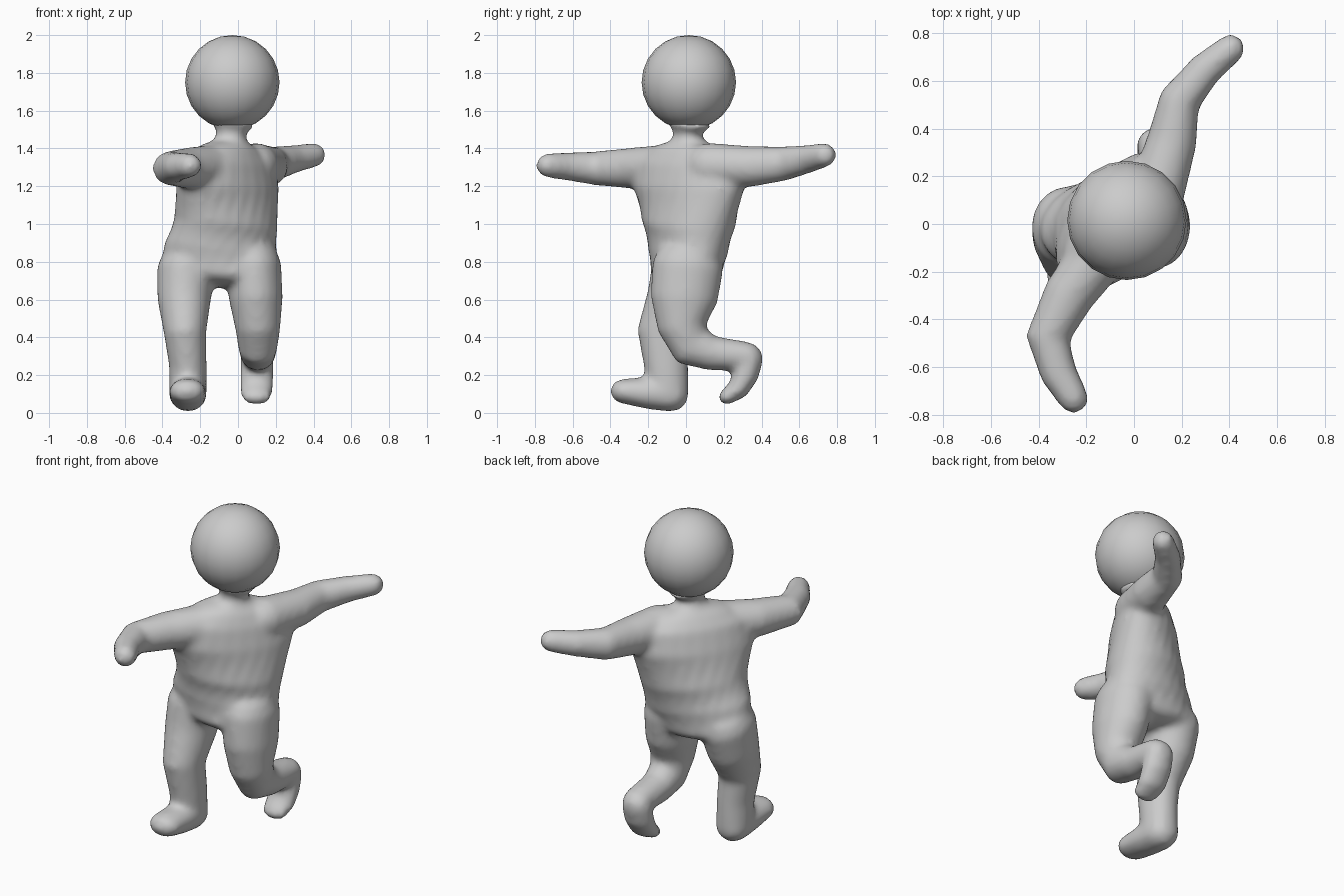
import bpy, bmesh
from math import sin, cos, tau, radians
from mathutils import Vector

if "Cube" in bpy.data.objects:
    bpy.data.objects.remove(bpy.data.objects["Cube"])


def tube(bm, rings, cap=1.0, sides=24):
    """Loft elliptical rings (x, y, z, half width, half depth, twist) with rounded ends."""
    pts = [Vector(r[:3]) for r in rings]
    n = len(pts)
    tangents = [(pts[min(i + 1, n - 1)] - pts[max(i - 1, 0)]).normalized() for i in range(n)]
    sections = []
    for r, p, t in zip(rings, pts, tangents):
        sections.append((p, t, r[3], r[4], r[5] if len(r) > 5 else 0))

    def end(section, sign):
        p, t, a, b, ang = section
        d = min(a, b) * cap * sign
        return [(p + t * d * sin(radians(k)), t, a * cos(radians(k)), b * cos(radians(k)), ang)
                for k in (30, 55, 78)]

    sections = end(sections[0], -1)[::-1] + sections + end(sections[-1], 1)
    loops = []
    for p, t, a, b, ang in sections:
        ref = Vector((cos(radians(ang)), sin(radians(ang)), 0))
        u = (ref - t * ref.dot(t)).normalized()
        v = t.cross(u)
        loops.append([bm.verts.new(p + u * a * cos(tau * k / sides) + v * b * sin(tau * k / sides))
                      for k in range(sides)])
    for l0, l1 in zip(loops, loops[1:]):
        for k in range(sides):
            j = (k + 1) % sides
            bm.faces.new((l0[k], l0[j], l1[j], l1[k]))
    bm.faces.new(loops[0][::-1])
    bm.faces.new(loops[-1])


bm = bmesh.new()

# Torso, twisting from square hips to turned shoulders, then the neck
tube(bm, [(-.10, .00, .73, .32, .19, 0),
          (-.09, .01, .86, .31, .205, 15),
          (-.065, .015, 1.0, .30, .22, 35),
          (-.055, .015, 1.2, .355, .195, 50),
          (-.05, .01, 1.33, .33, .165, 52),
          (-.04, .01, 1.40, .22, .125, 52),
          (-.04, .01, 1.44, .09, .09, 52),
          (-.035, .01, 1.49, .08, .08, 0),
          (-.03, .015, 1.53, .12, .12, 0)], cap=.35)

# Arms: one reaching forward, one reaching back
tube(bm, [(-.14, -.12, 1.30, .12, .12), (-.275, -.30, 1.295, .108, .108),
          (-.362, -.48, 1.295, .093, .09), (-.315, -.63, 1.305, .078, .075),
          (-.255, -.73, 1.31, .065, .065)])
tube(bm, [(.09, .12, 1.31, .12, .12), (.16, .35, 1.305, .105, .108),
          (.192, .52, 1.32, .088, .092), (.30, .65, 1.345, .072, .075),
          (.405, .735, 1.365, .062, .064)])

# Standing leg and foot
tube(bm, [(-.275, -.01, .76, .155, .175), (-.285, -.05, .60, .142, .16),
          (-.28, -.125, .42, .112, .135), (-.265, -.105, .25, .10, .118),
          (-.265, -.095, .12, .10, .11)], cap=.8)
tube(bm, [(-.265, -.08, .10, .10, .095), (-.265, -.20, .105, .10, .085),
          (-.268, -.335, .115, .095, .066)])

# Lifted leg, bent at the knee, with the foot hanging behind
tube(bm, [(.08, .01, .78, .15, .19), (.095, -.01, .60, .142, .178),
          (.105, -.02, .45, .12, .13), (.105, .03, .355, .105, .12),
          (.105, .14, .315, .095, .092), (.105, .26, .305, .088, .083),
          (.105, .33, .30, .085, .075)], cap=.9)
tube(bm, [(.10, .335, .29, .088, .075), (.10, .315, .20, .09, .07),
          (.098, .275, .125, .088, .058), (.098, .215, .085, .08, .043)])

bmesh.ops.recalc_face_normals(bm, faces=bm.faces)
mesh = bpy.data.meshes.new("body")
bm.to_mesh(mesh)
bm.free()
body = bpy.data.objects.new("body", mesh)
bpy.context.collection.objects.link(body)

# Fuse the limbs into one soft skin
remesh = body.modifiers.new("fuse", 'REMESH')
remesh.mode = 'VOXEL'
remesh.voxel_size = .018
remesh.use_smooth_shade = True
soften = body.modifiers.new("soften", 'SMOOTH')
soften.factor = .5
soften.iterations = 10

# Head
bpy.ops.mesh.primitive_uv_sphere_add(segments=20, ring_count=12, radius=.25, location=(-.03, .015, 1.75))
head = bpy.context.object
head.name = "head"
bpy.ops.object.shade_smooth()
